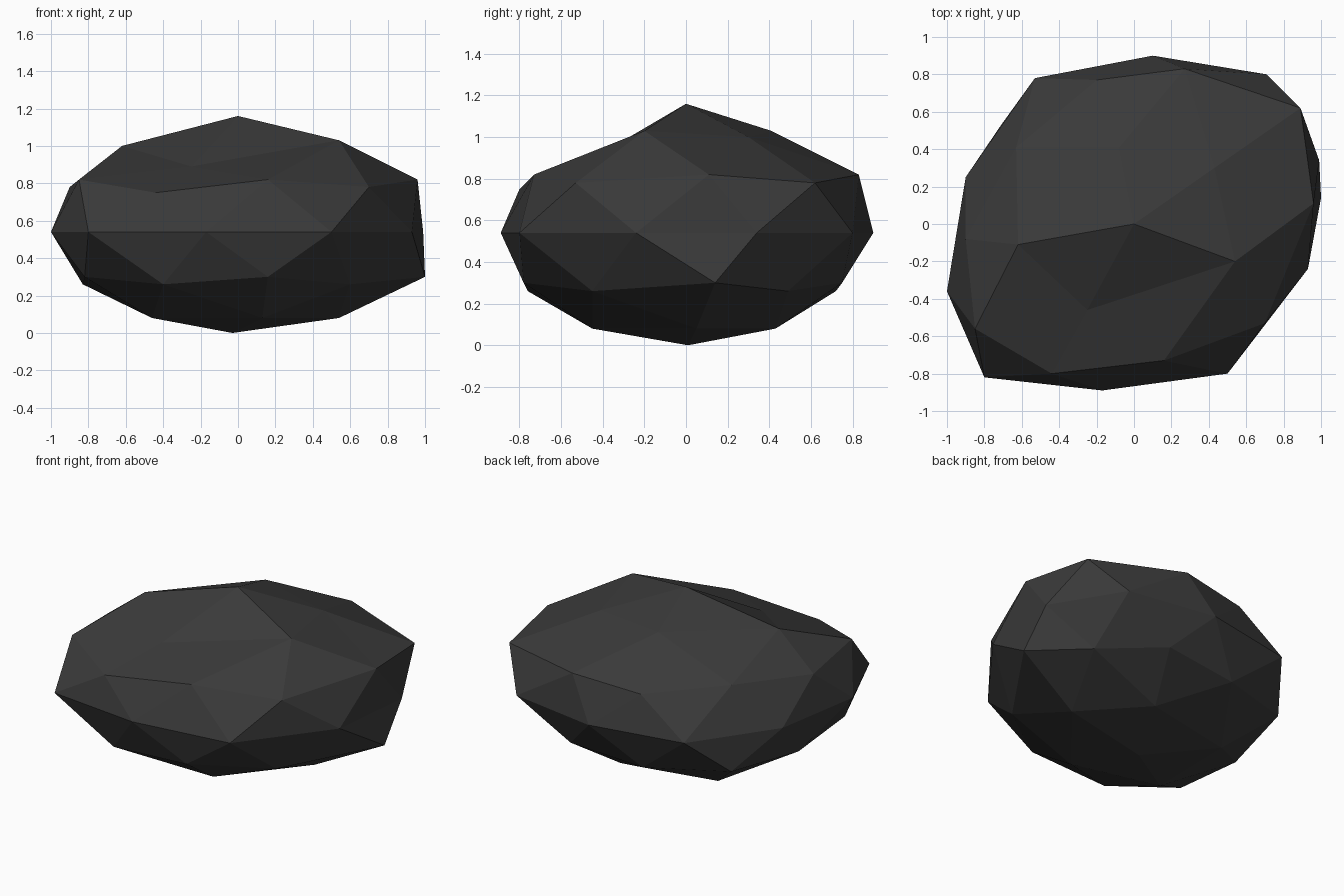
import bpy, bmesh, math
from mathutils import Matrix

# Rings of the low-poly rock, bottom to top: (height, [(x, y[, own height]), ...])
# Each ring runs anticlockwise from the +x direction.
RINGS = [
    (0.00, [(-0.03, 0.01)]),
    (0.08, [(0.54, 0.05), (0.19, 0.43), (-0.45, 0.30), (-0.46, -0.30), (0.13, -0.45)]),
    (0.26, [(0.73, 0.49), (-0.18, 0.72), (-0.83, -0.02), (-0.40, -0.76), (0.60, -0.45)]),
    (0.30, [(1.00, 0.14), (0.34, 0.75), (-0.71, 0.53), (-0.82, -0.53), (0.16, -0.78)]),
    (0.54, [(0.99, 0.34), (0.71, 0.80), (0.10, 0.90), (-0.53, 0.78), (-0.90, 0.25),
            (-1.00, -0.36), (-0.80, -0.82), (-0.17, -0.89), (0.50, -0.80), (0.93, -0.24)]),
    (0.78, [(0.89, 0.62), (-0.20, 0.77), (-0.90, -0.08), (-0.44, -0.80, 0.75), (0.70, -0.53)]),
    (0.82, [(0.96, 0.11), (0.27, 0.83), (-0.63, 0.41), (-0.85, -0.56), (0.16, -0.73)]),
    (1.00, [(0.43, 0.30), (-0.08, 0.41, 1.03), (-0.62, -0.11), (-0.25, -0.46, 0.89),
            (0.54, -0.20, 1.03)]),
    (1.16, [(0.00, 0.00)]),
]

# Icosphere whose vertices, sorted by ring and angle, are moved to the rock's shape
bm = bmesh.new()
bmesh.ops.create_icosphere(bm, subdivisions=2, radius=1.0,
                           matrix=Matrix.Rotation(math.pi, 4, 'Z'))


def ring_order(v):
    return round(v.co.z, 2), round(math.degrees(math.atan2(v.co.y, v.co.x))) % 360


targets = [(p[0], p[1], p[2] if len(p) > 2 else z) for z, ring in RINGS for p in ring]
for v, co in zip(sorted(bm.verts, key=ring_order), targets):
    v.co = co
bmesh.ops.recalc_face_normals(bm, faces=bm.faces[:])

mesh = bpy.data.meshes.new("rock")
bm.to_mesh(mesh)
bm.free()

# Single dark grey stone colour, flat faces
stone = bpy.data.materials.new("dark stone")
stone.diffuse_color = (0.042, 0.042, 0.042, 1.0)
mesh.materials.append(stone)
rock = bpy.data.objects.new("rock", mesh)
bpy.context.collection.objects.link(rock)
